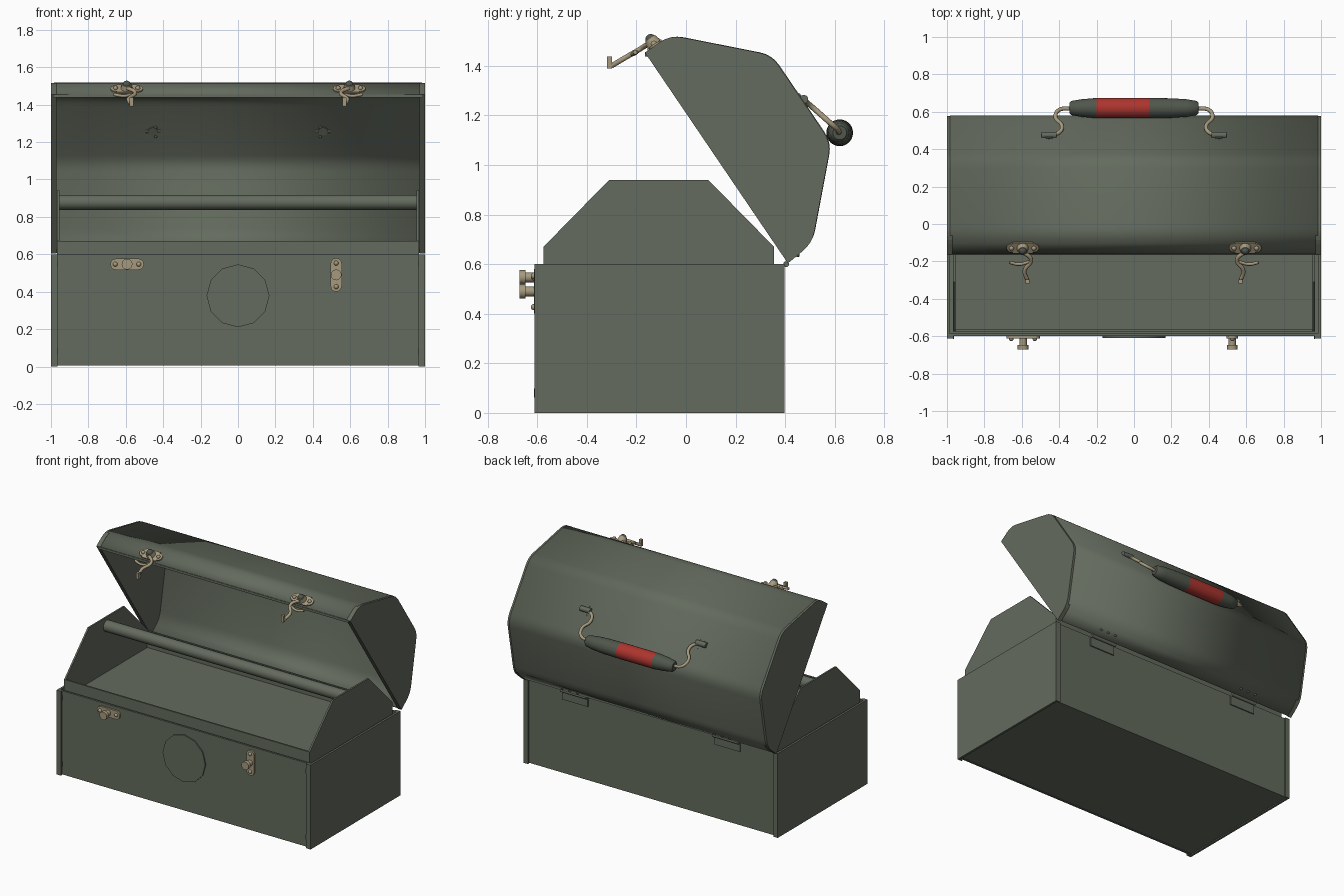
import bpy, bmesh, math
from mathutils import Vector, Matrix

cube = bpy.data.objects.get("Cube")
if cube:
    bpy.data.objects.remove(cube)


def material(name, rgb):
    m = bpy.data.materials.new(name)
    m.use_nodes = True
    m.diffuse_color = (*rgb, 1)
    m.node_tree.nodes["Principled BSDF"].inputs["Base Color"].default_value = (*rgb, 1)
    return m


GREEN = material("olive green paint", (0.125, 0.145, 0.110))
DARK = material("dark green grip", (0.080, 0.095, 0.072))
METAL = material("brass metal", (0.38, 0.32, 0.21))
RED = material("red grip band", (0.42, 0.035, 0.028))


def finish(name, bm, mat, smooth=None):
    bmesh.ops.recalc_face_normals(bm, faces=bm.faces)
    me = bpy.data.meshes.new(name)
    bm.to_mesh(me)
    bm.free()
    ob = bpy.data.objects.new(name, me)
    bpy.context.collection.objects.link(ob)
    me.materials.append(mat)
    if smooth:
        bpy.ops.object.select_all(action="DESELECT")
        bpy.context.view_layer.objects.active = ob
        ob.select_set(True)
        bpy.ops.object.shade_smooth_by_angle(angle=math.radians(smooth))
    return ob


def box(name, lo, hi, mat=GREEN, tilt=0):
    lo, hi = Vector(lo), Vector(hi)
    bm = bmesh.new()
    m = (Matrix.Translation((lo + hi) / 2) @ Matrix.Rotation(tilt, 4, "X")
         @ Matrix.Diagonal((*(hi - lo), 1)))
    bmesh.ops.create_cube(bm, size=1, matrix=m)
    return finish(name, bm, mat)


def prism(name, pts, x0, x1, mat=GREEN):
    bm = bmesh.new()
    face = bm.faces.new([bm.verts.new((x0, y, z)) for y, z in pts])
    new = bmesh.ops.extrude_face_region(bm, geom=[face])["geom"]
    bmesh.ops.translate(bm, vec=(x1 - x0, 0, 0),
                        verts=[v for v in new if isinstance(v, bmesh.types.BMVert)])
    return finish(name, bm, mat)


def cylinder(name, centre, axis, r, length, mat, sides=16, r2=None):
    bm = bmesh.new()
    rot = Vector((0, 0, 1)).rotation_difference(Vector(axis)).to_matrix().to_4x4()
    bmesh.ops.create_cone(bm, cap_ends=True, segments=sides, radius1=r,
                          radius2=r if r2 is None else r2, depth=length,
                          matrix=Matrix.Translation(centre) @ rot)
    return finish(name, bm, mat, 40)


def dome(name, centre, r, mat):
    bm = bmesh.new()
    bmesh.ops.create_uvsphere(bm, u_segments=14, v_segments=8, radius=r,
                              matrix=Matrix.Translation(centre))
    return finish(name, bm, mat, 60)


def wire(name, pts, r, mat):
    cu = bpy.data.curves.new(name, "CURVE")
    cu.dimensions = "3D"
    cu.bevel_depth, cu.bevel_resolution = r, 2
    cu.resolution_u, cu.use_fill_caps = 6, True
    sp = cu.splines.new("BEZIER")
    sp.bezier_points.add(len(pts) - 1)
    for bp, p in zip(sp.bezier_points, pts):
        bp.co = p
        bp.handle_left_type = bp.handle_right_type = "AUTO"
    ob = bpy.data.objects.new(name, cu)
    bpy.context.collection.objects.link(ob)
    cu.materials.append(mat)


def rounded(pts, r, steps=4):
    out = [Vector(pts[0])]
    for a, b, c in zip(pts, pts[1:], pts[2:]):
        a, b, c = Vector(a), Vector(b), Vector(c)
        p, q = b + (a - b).normalized() * r, b + (c - b).normalized() * r
        for i in range(steps + 1):
            t = i / steps
            out.append(p * (1 - t) ** 2 + b * 2 * t * (1 - t) + q * t * t)
    return out + [Vector(pts[-1])]


# Lower box
T = 0.014
box("box_floor", (-0.99, -0.60, 0.008), (0.99, 0.385, 0.02))
box("box_front", (-0.99, -0.60, 0.005), (0.99, -0.60 + T, 0.6))
box("box_back", (-0.99, 0.385 - T, 0.005), (0.99, 0.385, 0.6))

# Tray
floor_z = 0.55
box("tray_floor", (-0.955, -0.57, floor_z - 0.01), (0.955, 0.35, floor_z))
box("tray_front", (-0.955, -0.575, 0.5), (0.955, -0.563, 0.67))
box("tray_back", (-0.955, 0.343, 0.5), (0.955, 0.355, 0.67))
cylinder("tray_carry_rod", (0, -0.11, 0.878), (1, 0, 0), 0.04, 1.91, GREEN, 20)
tray_end = [(-0.575, 0.5), (-0.575, 0.67), (-0.31, 0.94), (0.09, 0.94), (0.355, 0.67), (0.355, 0.5)]

# Lid shell
lid = rounded([(-0.16, 1.45), (-0.06, 1.52), (0.345, 1.44), (0.582, 1.09),
               (0.507, 0.69), (0.41, 0.61)], 0.05)
bm = bmesh.new()
rows = [[bm.verts.new((x, *p)) for p in lid] for x in (-0.985, 0.985)]
for i in range(len(lid) - 1):
    bm.faces.new((rows[0][i], rows[0][i + 1], rows[1][i + 1], rows[1][i]))
shell = finish("lid_shell", bm, GREEN, 60)
mod = shell.modifiers.new("thickness", "SOLIDIFY")
mod.thickness, mod.offset = 0.01, 0
box("lid_front_lip", (-0.985, -0.165, 1.438), (0.985, -0.15, 1.455))

mid = sum(lid, Vector((0, 0))) / len(lid)
cap = [mid + (p - mid) * 1.012 for p in lid]

for s, side in ((-1, "right"), (1, "left")):
    # Ends of box, tray and lid
    box(side + "_box_end", (s * 0.985 - 0.015 * (s < 0), -0.61, 0),
        (s * 0.985 + 0.015 * (s > 0), 0.395, 0.6))
    for y, edge in ((-0.612, "front"), (0.385, "back")):
        box(f"{side}_{edge}_corner_flange", (min(s * 0.965, s), y, 0), (max(s * 0.965, s), y + 0.012, 0.6))
    prism(side + "_tray_end", tray_end, s * 0.955, s * 0.967)
    prism(side + "_lid_end", cap, s * 0.97, s)
    for z in (0.08, 0.55):
        box(side + "_spot_weld", (s * 0.965 - 0.003, -0.614, z - 0.018), (s * 0.965 + 0.003, -0.6, z + 0.018), DARK)

    # Hinges
    hx = s * 0.6
    cylinder(side + "_hinge_barrel", (hx, 0.404, 0.6), (1, 0, 0), 0.012, 0.2, GREEN, 10)
    box(side + "_hinge_box_leaf", (hx - 0.1, 0.385, 0.53), (hx + 0.1, 0.393, 0.6))
    box(side + "_hinge_lid_leaf", (hx - 0.1, 0.41, 0.64), (hx + 0.1, 0.49, 0.648), GREEN, math.radians(40))
    for dx in (-0.06, 0, 0.06):
        dome(side + "_hinge_rivet", (hx + dx, 0.45, 0.637), 0.009, DARK)

    # Lid latches with curved hook
    lx = s * 0.595
    up = Vector((0, -0.57, 0.82))
    base = Vector((lx, -0.125, 1.482))
    box(side + "_latch_plate", base - Vector((0.055, 0.035, 0.007)),
        base + Vector((0.055, 0.035, 0.007)), METAL, math.radians(35))
    for dx in (-0.06, 0.06):
        cylinder(side + "_latch_ear", base + Vector((dx, 0, 0)), up, 0.027, 0.014, METAL, 12)
        dome(side + "_latch_rivet", base + Vector((dx, 0, 0)) + up * 0.008, 0.013, METAL)
    cylinder(side + "_latch_pivot", base + up * 0.02, up, 0.032, 0.03, METAL, 14, 0.024)
    dome(side + "_latch_pivot_cap", base + up * 0.03, 0.022, DARK)
    wire(side + "_latch_hook", [(lx, -0.15, 1.49), (lx - s * 0.045, -0.19, 1.465),
         (lx - s * 0.01, -0.25, 1.43), (lx - s * 0.025, -0.30, 1.40)], 0.011, METAL)
    box(side + "_latch_hook_tip", (lx - s * 0.025 - 0.01, -0.318, 1.39),
        (lx - s * 0.025 + 0.01, -0.298, 1.437), METAL)
    wire(side + "_latch_finger", [(lx - s * 0.04, -0.20, 1.455), (lx + s * 0.02, -0.215, 1.447),
         (lx + s * 0.07, -0.205, 1.455)], 0.009, METAL)

    # Handle brackets and wire arms
    n = Vector((0, 0.83, 0.56))
    foot = Vector((s * 0.455, 0.465, 1.262))
    cylinder(side + "_handle_bracket", foot, n, 0.026, 0.02, GREEN, 12)
    cylinder(side + "_handle_socket", foot + Vector((0, 0.01, 0.003)), (1, 0, 0), 0.018, 0.08, GREEN, 12)
    wire(side + "_handle_arm", [(s * 0.455, 0.475, 1.262), (s * 0.40, 0.49, 1.25), (s * 0.385, 0.525, 1.22),
         (s * 0.42, 0.57, 1.18), (s * 0.40, 0.61, 1.145), (s * 0.33, 0.617, 1.13)], 0.011, METAL)
    for z in (1.23, 1.28):
        dome(side + "_bracket_rivet", (s * 0.44, 0.355 + (1.42 - z) * 0.68, z), 0.009, DARK)

# Handle grip with red band
profile = [(-0.345, 0.028), (-0.335, 0.038), (-0.28, 0.047), (-0.2, 0.054), (0.08, 0.054),
           (0.2, 0.052), (0.28, 0.047), (0.335, 0.038), (0.345, 0.028)]
bm = bmesh.new()
rings = []
for x, r in profile:
    rings.append([bm.verts.new((x, 0.62 + r * math.cos(a * math.tau / 24), 1.13 + r * math.sin(a * math.tau / 24)))
                  for a in range(24)])
for a, b in zip(rings, rings[1:]):
    for i in range(24):
        bm.faces.new((a[i], a[i - 1], b[i - 1], b[i]))
bm.faces.new(rings[0])
bm.faces.new(rings[-1])
grip = finish("handle_grip", bm, DARK, 40)
grip.data.materials.append(RED)
for f in grip.data.polygons:
    f.material_index = int(-0.2 < f.center.x < 0.08)

# Box latch catches, one lying flat and one turned upright
for name, cx, cz, flat in (("right_catch", -0.593, 0.547, True), ("left_catch", 0.525, 0.49, False)):
    along = Vector((1, 0, 0)) if flat else Vector((0, 0, 1))
    across = Vector((0, 0, 1)) if flat else Vector((1, 0, 0))
    c = Vector((cx, -0.605, cz))
    half = along * 0.06 + across * 0.03 + Vector((0, 0.008, 0))
    box(name + "_plate", c - half, c + half, METAL)
    for k in (-0.06, 0.06):
        cylinder(name + "_ear", c + along * k, (0, 1, 0), 0.03, 0.016, METAL, 12)
        dome(name + "_rivet", c + along * k * 1.05 + Vector((0, -0.008, 0)), 0.013, METAL)
    cylinder(name + "_post", c + Vector((0, -0.03, 0)), (0, 1, 0), 0.02, 0.05, METAL, 12)
    cylinder(name + "_knob", c + Vector((0, -0.054, 0)), (0, 1, 0), 0.029, 0.024, METAL, 12)

# Round badge on the front
cylinder("front_badge", (0, -0.604, 0.378), (0, 1, 0), 0.168, 0.009, GREEN, 12)
